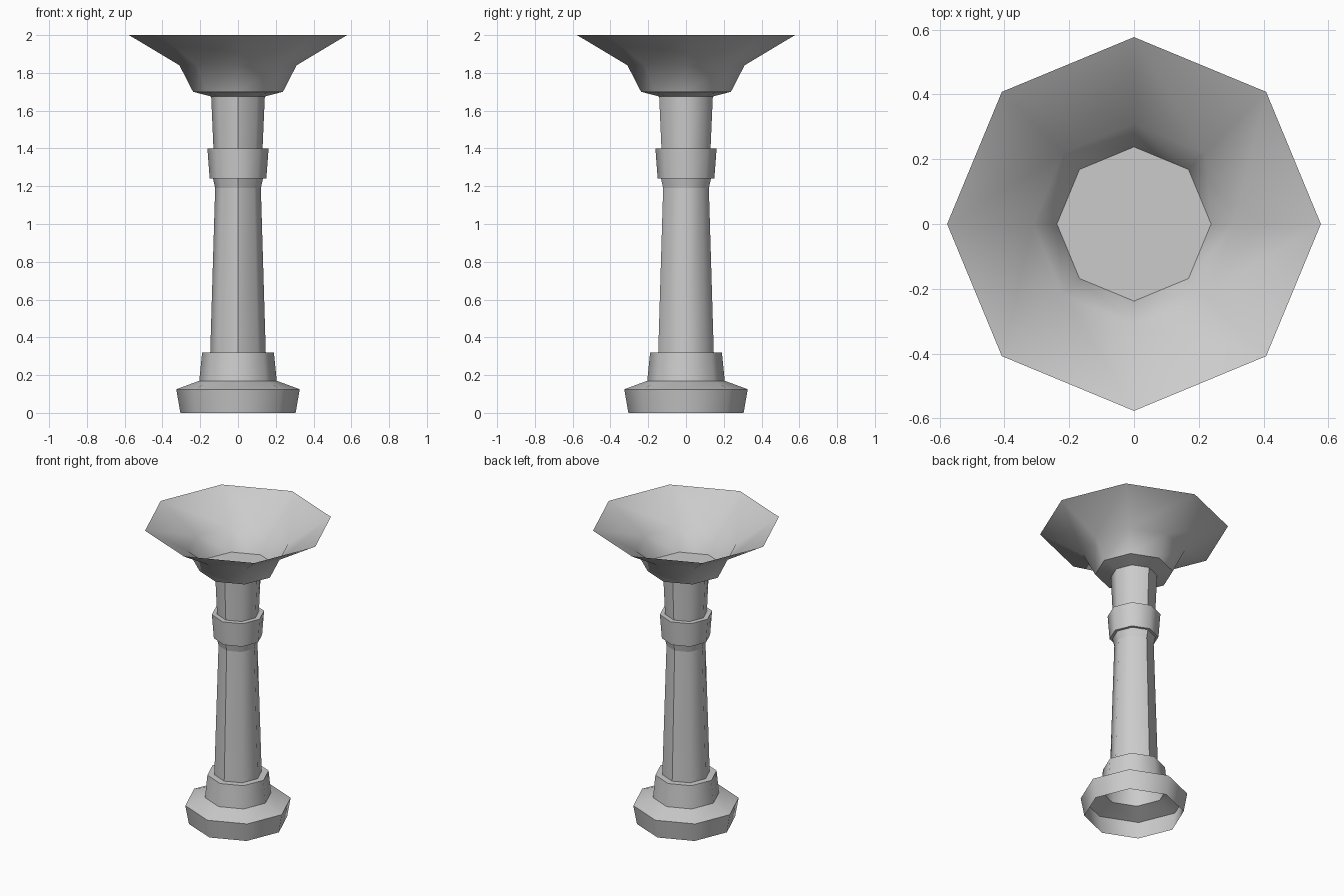
import bpy, bmesh
from math import cos, sin, pi

if "Cube" in bpy.data.objects:
    bpy.data.objects.remove(bpy.data.objects["Cube"])

SIDES = 8

stone = bpy.data.materials.new("grey_stone")
stone.use_nodes = True
grey = (0.6, 0.6, 0.6, 1)
stone.diffuse_color = grey
stone.node_tree.nodes["Principled BSDF"].inputs["Base Color"].default_value = grey


def lathe(name, profile, creases=(), seams=(), cap=None):
    """Spin (radius, height) points into an octagonal shell.
    creases: ring numbers kept sharp; seams: corner numbers kept sharp."""
    bm = bmesh.new()
    rings = [[bm.verts.new((r * cos(2 * pi * i / SIDES), r * sin(2 * pi * i / SIDES), z))
              for i in range(SIDES)] for r, z in profile]
    for low, high in zip(rings, rings[1:]):
        for i in range(SIDES):
            j = (i + 1) % SIDES
            bm.faces.new((low[i], low[j], high[j], high[i])).smooth = True
    if cap is not None:
        bm.faces.new(rings[cap])
    for k in creases:
        for i in range(SIDES):
            bm.edges.get((rings[k][i], rings[k][(i + 1) % SIDES])).smooth = False
    for i in seams:
        for low, high in zip(rings, rings[1:]):
            bm.edges.get((low[i], high[i])).smooth = False
    mesh = bpy.data.meshes.new(name)
    bm.to_mesh(mesh)
    bm.free()
    mesh.materials.append(stone)
    obj = bpy.data.objects.new(name, mesh)
    bpy.context.collection.objects.link(obj)
    return obj


# Stepped foot, hollow and open underneath
lathe("foot", [(0.305, 0), (0.327, 0.125), (0.205, 0.17), (0.19, 0.32), (0.147, 0.32)],
      creases=(1, 2, 3))

# Tapering column with hard front and back edges
front_and_back = (SIDES // 4, 3 * SIDES // 4)
lathe("lower_shaft", [(0.147, 0.32), (0.121, 1.19), (0.132, 1.24)],
      creases=(1,), seams=front_and_back)
lathe("upper_shaft", [(0.13, 1.40), (0.142, 1.675)], seams=front_and_back)

# Band around the column
lathe("collar", [(0.132, 1.24), (0.15, 1.24), (0.162, 1.40), (0.13, 1.40)],
      creases=(1, 2))

# Flared bowl with a flat floor
lathe("bowl", [(0.142, 1.675), (0.238, 1.70), (0.31, 1.84), (0.577, 2.0)],
      creases=(1,), cap=1)
